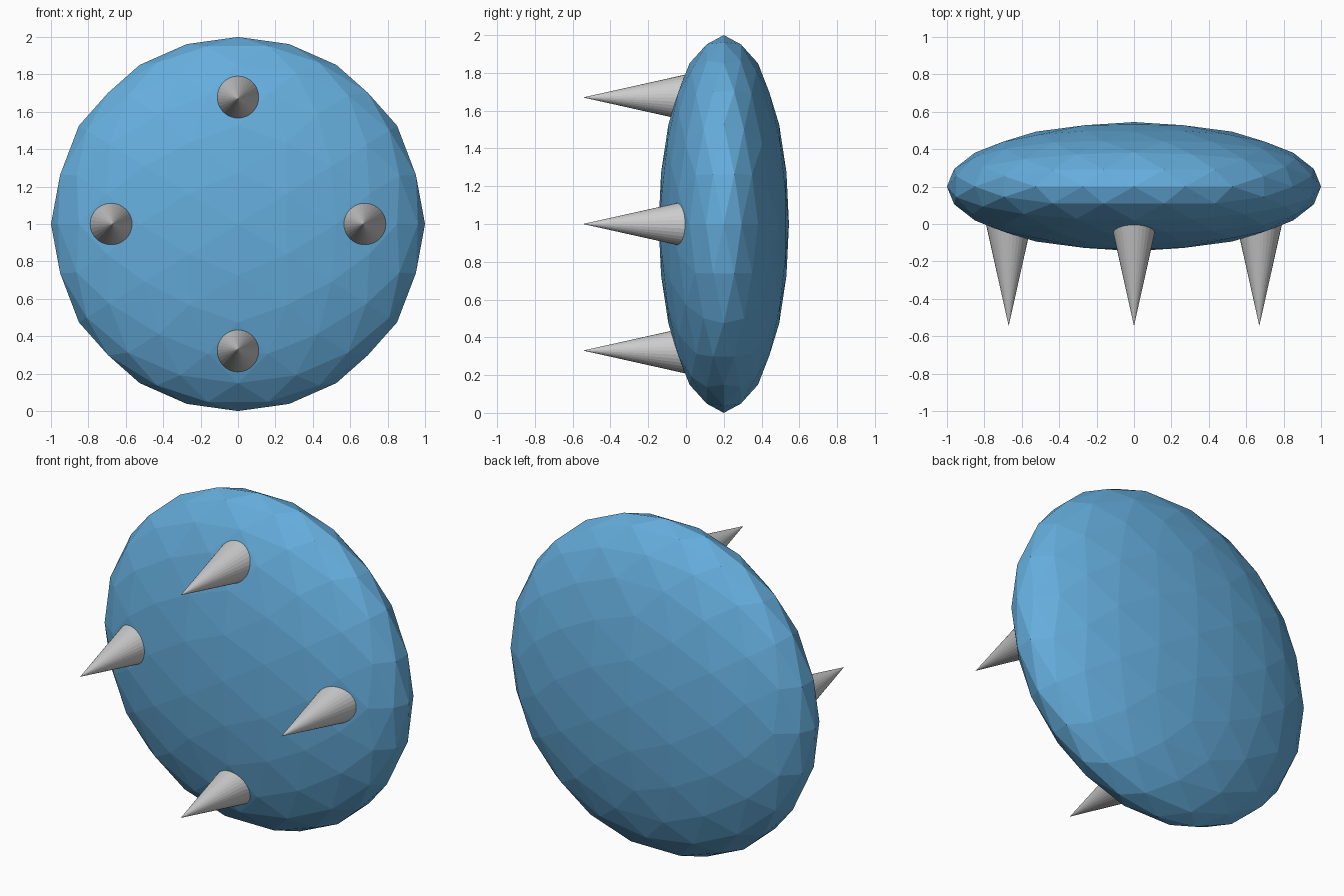
import bpy, bmesh, math
from mathutils import Vector, Matrix

if "Cube" in bpy.data.objects:
    bpy.data.objects.remove(bpy.data.objects["Cube"])

CENTRE = Vector((0, 0.2, 1))


def add_object(name, bm, material=None):
    bmesh.ops.recalc_face_normals(bm, faces=bm.faces[:])
    mesh = bpy.data.meshes.new(name)
    bm.to_mesh(mesh)
    bm.free()
    obj = bpy.data.objects.new(name, mesh)
    bpy.context.collection.objects.link(obj)
    if material:
        mesh.materials.append(material)
    return obj


blue = bpy.data.materials.new("blue")
blue.diffuse_color = (0.13, 0.42, 0.72, 1)
blue.use_nodes = True
blue.node_tree.nodes["Principled BSDF"].inputs["Base Color"].default_value = blue.diffuse_color

# Flattened low-poly body: axis-aligned icosahedron, subdivided twice onto a sphere
bm = bmesh.new()
phi = (1 + math.sqrt(5)) / 2
for s in (-1, 1):
    for t in (-phi, phi):
        for co in ((s, 0, t), (t, s, 0), (0, t, s)):
            bm.verts.new(Vector(co).normalized())
bmesh.ops.convex_hull(bm, input=bm.verts[:])
for _ in range(2):
    bmesh.ops.subdivide_edges(bm, edges=bm.edges[:], cuts=1, use_grid_fill=True)
    for v in bm.verts:
        v.co.normalize()
bmesh.ops.transform(bm, verts=bm.verts[:],
                    matrix=Matrix.Translation(CENTRE) @ Matrix.Diagonal((1, 0.345, 1, 1)))
add_object("body", bm, blue)

# Four spikes pointing forward, bases sunk into the body
LENGTH, RADIUS, OFFSET, TIP_Y = 0.6, 0.134, 0.67, -0.545
for name, x, z in (("right", 1, 0), ("left", -1, 0), ("upper", 0, 1), ("lower", 0, -1)):
    bm = bmesh.new()
    place = Matrix.Translation((x * OFFSET, TIP_Y + LENGTH / 2, 1 + z * OFFSET))
    bmesh.ops.create_cone(bm, cap_ends=True, segments=32, radius1=RADIUS, radius2=0,
                          depth=LENGTH, matrix=place @ Matrix.Rotation(math.pi / 2, 4, 'X'))
    bmesh.ops.remove_doubles(bm, verts=bm.verts[:], dist=1e-5)
    add_object(name + "_spike", bm)
